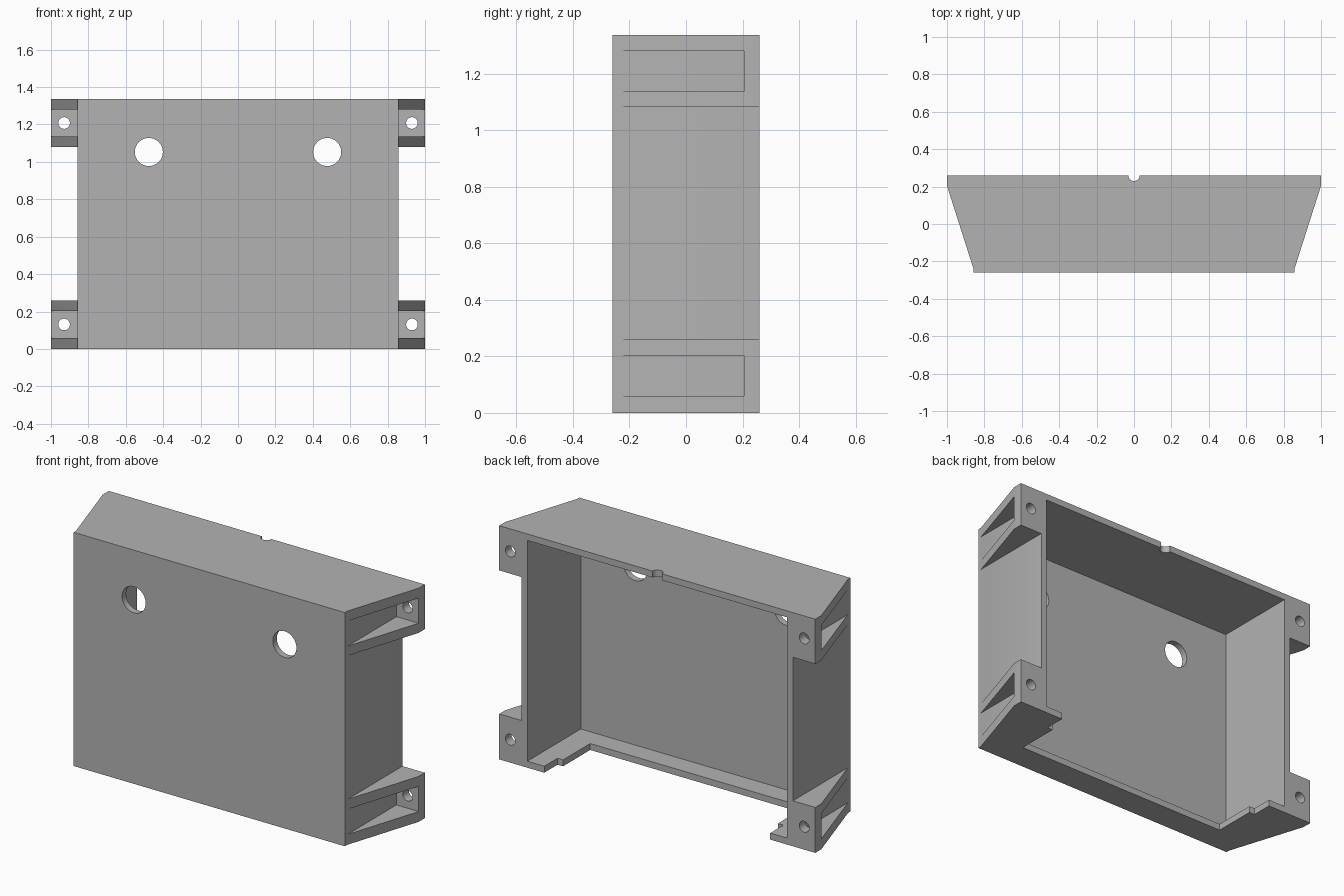
import bpy, bmesh, math
from mathutils import Matrix

cube = bpy.data.objects.get("Cube")
if cube:
    bpy.data.objects.remove(cube, do_unlink=True)

WALL, FRONT, BACK, TOP = 0.037, -0.26, 0.26, 1.337
SIDE = 0.859      # outer face of the side walls
EAR = 0.26        # height of each mounting ear

grey = bpy.data.materials.new("plain grey")
grey.use_nodes = True
colour = (0.45, 0.45, 0.45, 1)
grey.diffuse_color = colour
grey.node_tree.nodes["Principled BSDF"].inputs["Base Color"].default_value = colour


def finish(bm, name):
    bmesh.ops.recalc_face_normals(bm, faces=bm.faces)
    mesh = bpy.data.meshes.new(name)
    bm.to_mesh(mesh)
    bm.free()
    obj = bpy.data.objects.new(name, mesh)
    bpy.context.collection.objects.link(obj)
    mesh.materials.append(grey)
    return obj


def prism(name, outline, z0, z1):
    """Extrude a plan outline from z0 to z1."""
    bm = bmesh.new()
    face = bm.faces.new([bm.verts.new((x, y, z0)) for x, y in outline])
    new = bmesh.ops.extrude_face_region(bm, geom=[face])["geom"]
    verts = [v for v in new if isinstance(v, bmesh.types.BMVert)]
    bmesh.ops.translate(bm, verts=verts, vec=(0, 0, z1 - z0))
    return finish(bm, name)


def block(name, x0, x1, y0, y1, z0, z1):
    return prism(name, [(x0, y0), (x1, y0), (x1, y1), (x0, y1)], z0, z1)


def rod(name, centre, radius, length, along_y=True):
    bm = bmesh.new()
    turn = Matrix.Rotation(math.pi / 2 if along_y else 0, 4, 'X')
    bmesh.ops.create_cone(bm, cap_ends=True, segments=48, radius1=radius,
                          radius2=radius, depth=length,
                          matrix=Matrix.Translation(centre) @ turn)
    return finish(bm, name)


def cut(target, cutter):
    cutter.hide_render = True
    mod = target.modifiers.new(cutter.name, 'BOOLEAN')
    mod.operation, mod.solver, mod.object = 'DIFFERENCE', 'EXACT', cutter
    bpy.context.view_layer.objects.active = target
    bpy.ops.object.modifier_apply(modifier=mod.name)
    bpy.data.objects.remove(cutter, do_unlink=True)


# Solid casing with sloping ears on both sides
half = [(0.858, FRONT), (0.858, -0.24), (1, 0.205), (1, BACK)]
casing = prism("casing", half + [(-x, y) for x, y in reversed(half)], 0, TOP)

# Main cavity, open at the back
inner = SIDE - WALL
cut(casing, block("cavity", -inner, inner, FRONT + WALL, 0.4, WALL, TOP - WALL))

# Stepped opening in the floor
right_edge = [(0.68, -0.105), (0.68, 0.14), (0.715, 0.14), (0.715, 0.4)]
cut(casing, prism("floor_opening",
                  right_edge + [(-x, y) for x, y in reversed(right_edge)], -0.1, 0.1))

# Cable notch in the top rear edge
cut(casing, rod("cable_notch", (0, BACK, TOP), 0.03, 0.2, along_y=False))

for s in (-1, 1):
    x0, x1 = sorted((s * SIDE, s * 1.2))
    # Gap between upper and lower ears
    cut(casing, block("ear_gap", x0, x1, -0.4, 0.4, EAR, TOP - EAR + 0.004))
    # Round hole in the front plate
    cut(casing, rod("front_hole", (s * 0.477, FRONT, 1.053), 0.075, 0.2))
    for z in (0.131, 1.208):
        # Pocket and screw hole in each ear
        cut(casing, block("ear_pocket", x0, x1, -0.4, 0.205, z - 0.072, z + 0.072))
        cut(casing, rod("screw_hole", (s * 0.93, 0.24, z), 0.031, 0.2))

casing.select_set(True)
bpy.context.view_layer.objects.active = casing
bpy.ops.object.shade_smooth_by_angle(angle=math.radians(30))
